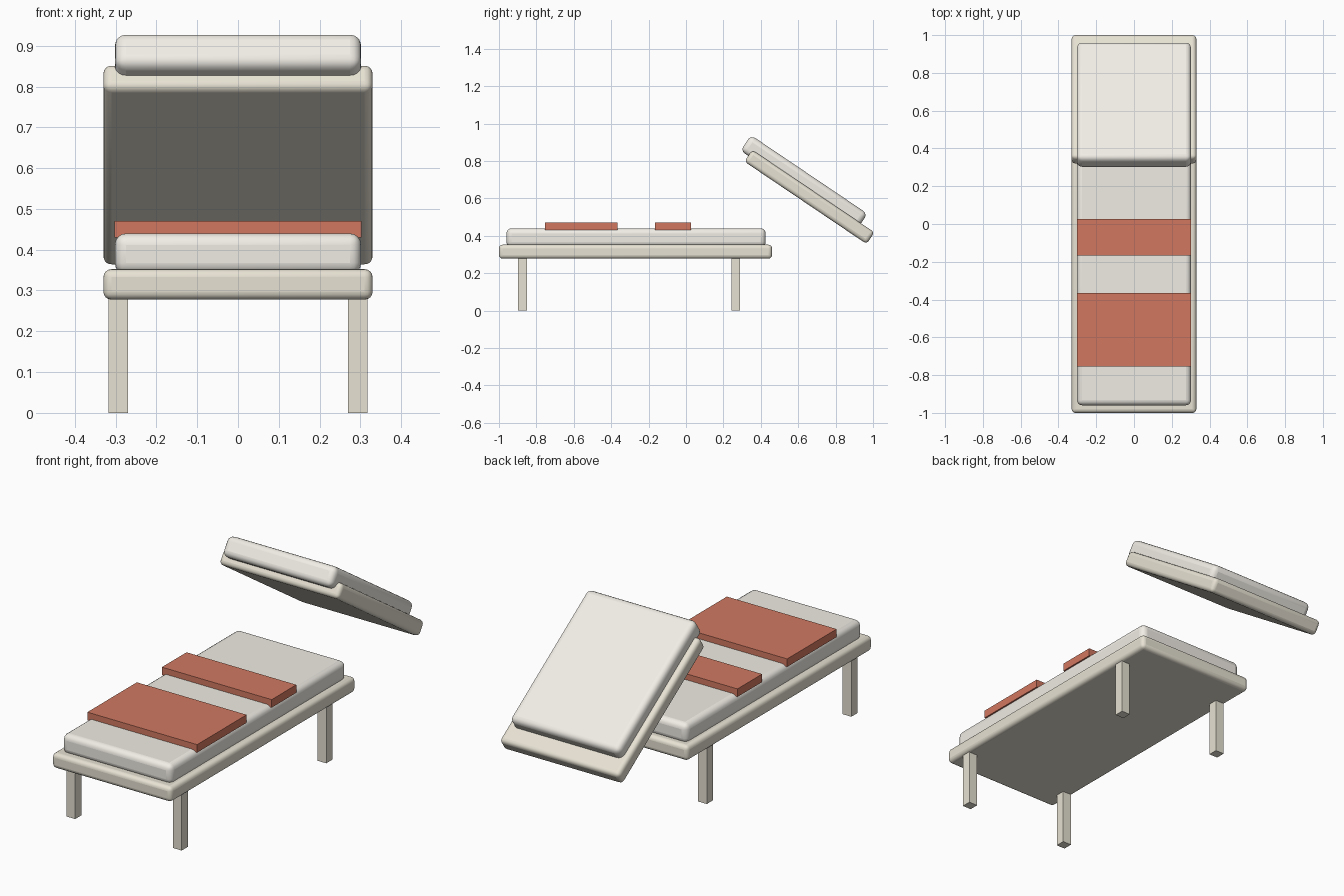
import bpy, math

if "Cube" in bpy.data.objects:
    bpy.data.objects.remove(bpy.data.objects["Cube"])


def material(name, rgb):
    m = bpy.data.materials.new(name)
    m.diffuse_color = (*rgb, 1)
    m.use_nodes = True
    m.node_tree.nodes["Principled BSDF"].inputs["Base Color"].default_value = m.diffuse_color
    return m


CREAM = material("cream_frame", (0.80, 0.76, 0.65))
WHITE = material("white_cushion", (0.88, 0.85, 0.79))
RED = material("red_band", (0.64, 0.19, 0.12))


def box(name, center, size, mat, bevel=0.0, tilt=0.0):
    bpy.ops.mesh.primitive_cube_add(size=1, location=center)
    ob = bpy.context.object
    ob.name = name
    ob.scale = size
    bpy.ops.object.transform_apply(location=False, rotation=False, scale=True)
    ob.rotation_euler.x = tilt
    ob.data.materials.append(mat)
    if bevel:
        mod = ob.modifiers.new("round", 'BEVEL')
        mod.width = bevel
        mod.segments = 4
        bpy.ops.object.shade_smooth_by_angle(angle=math.radians(35))
    return ob


# flat bed: frame and mattress
box("bed_frame", (0, -0.27, 0.315), (0.66, 1.46, 0.075), CREAM, 0.02)
box("mattress", (0, -0.267, 0.39), (0.604, 1.386, 0.10), WHITE, 0.028)

# four square legs
for y, end in ((-0.874, "front"), (0.266, "rear")):
    for x, side in ((-0.294, "left"), (0.294, "right")):
        box(f"{end}_{side}_leg", (x, y, 0.143), (0.048, 0.048, 0.286), CREAM)

# red bands lying on the mattress
box("wide_band", (0, -0.56, 0.45), (0.606, 0.39, 0.04), RED)
box("narrow_band", (0, -0.07, 0.45), (0.606, 0.194, 0.04), RED)

# tilted backrest: panel and cushion
TILT = math.radians(-34)
box("backrest_panel", (0, 0.66, 0.6075), (0.66, 0.788, 0.075), CREAM, 0.02, TILT)
box("backrest_cushion", (0, 0.631, 0.6865), (0.604, 0.752, 0.10), WHITE, 0.028, TILT)
